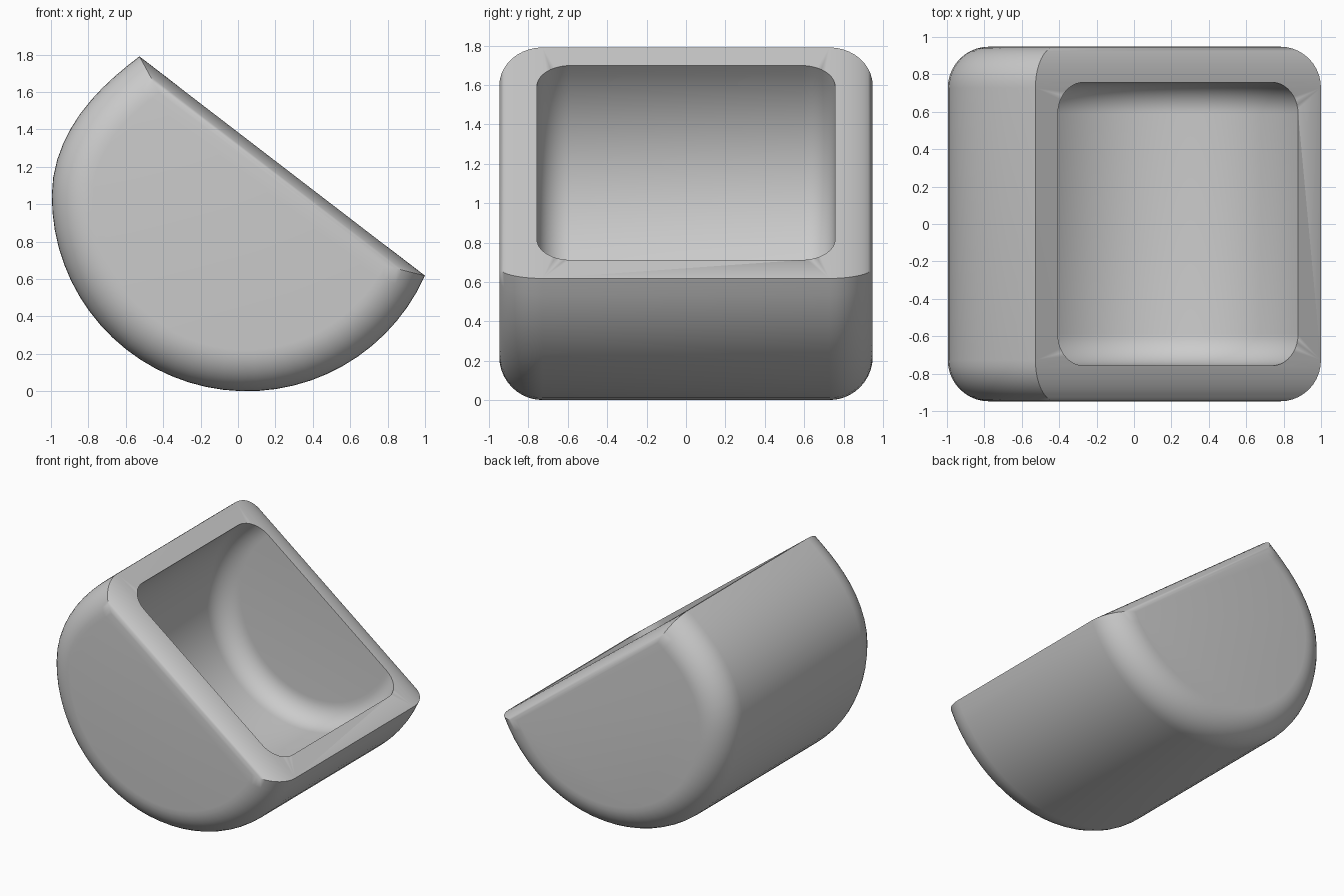
import bpy, bmesh, math
from mathutils import Vector

cube = bpy.data.objects.get("Cube")
if cube:
    bpy.data.objects.remove(cube, do_unlink=True)

# Tilted frame of the rim: u runs along the rim, v runs down into the bowl
MID = Vector((0.235, 0, 1.205))
U = Vector((0.793, 0, -0.609))
V = Vector((-0.609, 0, -0.793))


def slice_points(profile, inset, drop, lift, steps=40):
    """One cross-section: an arc closed by the rim, optionally extended upwards."""
    cu, cv, radius, flatten = profile

    def radius_at(theta):
        # Round profile that flattens towards its raised end
        t = min(max((0.645 - math.pi + theta) / 0.91, 0), 1)
        return radius - flatten * t * t * (3 - 2 * t) - inset

    start, end = 0, math.pi
    for _ in range(12):
        start = math.asin((drop - cv) / radius_at(start))
        end = math.pi - math.asin((drop - cv) / radius_at(end))
    pts = []
    for i in range(steps + 1):
        a = start + (end - start) * i / steps
        r = radius_at(a)
        pts.append((cu + r * math.cos(a), cv + r * math.sin(a)))
    if lift:
        pts = [(pts[0][0], -lift)] + pts + [(pts[-1][0], -lift)]
    return pts


def loft(name, profile, half_width, bevel, rim_drop, lift=0, steps=10):
    """Loft slices along y with rounded ends."""
    stations = []
    for i in range(steps + 1):
        a = math.pi / 2 * i / steps
        stations.append((half_width - bevel + bevel * math.sin(a), 1 - math.cos(a)))
    stations = [(-y, k) for y, k in reversed(stations)] + stations
    bm = bmesh.new()
    rings = []
    for y, k in stations:
        ring = []
        for u, v in slice_points(profile, bevel * k, rim_drop * k, lift):
            ring.append(bm.verts.new(MID + U * u + V * v + Vector((0, y, 0))))
        rings.append(ring)
    for r0, r1 in zip(rings, rings[1:]):
        n = len(r0)
        for i in range(n):
            j = (i + 1) % n
            bm.faces.new((r0[i], r0[j], r1[j], r1[i]))
    bm.faces.new(rings[0])
    bm.faces.new(rings[-1])
    bmesh.ops.recalc_face_normals(bm, faces=bm.faces)
    mesh = bpy.data.meshes.new(name)
    bm.to_mesh(mesh)
    bm.free()
    obj = bpy.data.objects.new(name, mesh)
    bpy.context.collection.objects.link(obj)
    return obj


# Single grey material
grey = bpy.data.materials.new("light_grey")
grey.use_nodes = True
colour = (0.6, 0.6, 0.6, 1)
grey.diffuse_color = colour
grey.node_tree.nodes["Principled BSDF"].inputs["Base Color"].default_value = colour

# Outer shell and the shallower round hollow cut into it
shell = loft("bowl_shell", (-0.05, 0.243, 1.043, 0.1), 0.948, 0.22, 0.09)
hollow = loft("hollow_cutter", (0, 0.15, 0.824, 0), 0.757, 0.17, 0, lift=0.15)
hollow.hide_render = True
for part in (shell, hollow):
    part.data.materials.append(grey)

cut = shell.modifiers.new("hollow", "BOOLEAN")
cut.operation = "DIFFERENCE"
cut.solver = "EXACT"
cut.object = hollow
bpy.ops.object.select_all(action="DESELECT")
bpy.context.view_layer.objects.active = shell
shell.select_set(True)
bpy.ops.object.modifier_apply(modifier=cut.name)
bpy.data.objects.remove(hollow, do_unlink=True)
bpy.ops.object.shade_smooth_by_angle(angle=math.radians(40))
